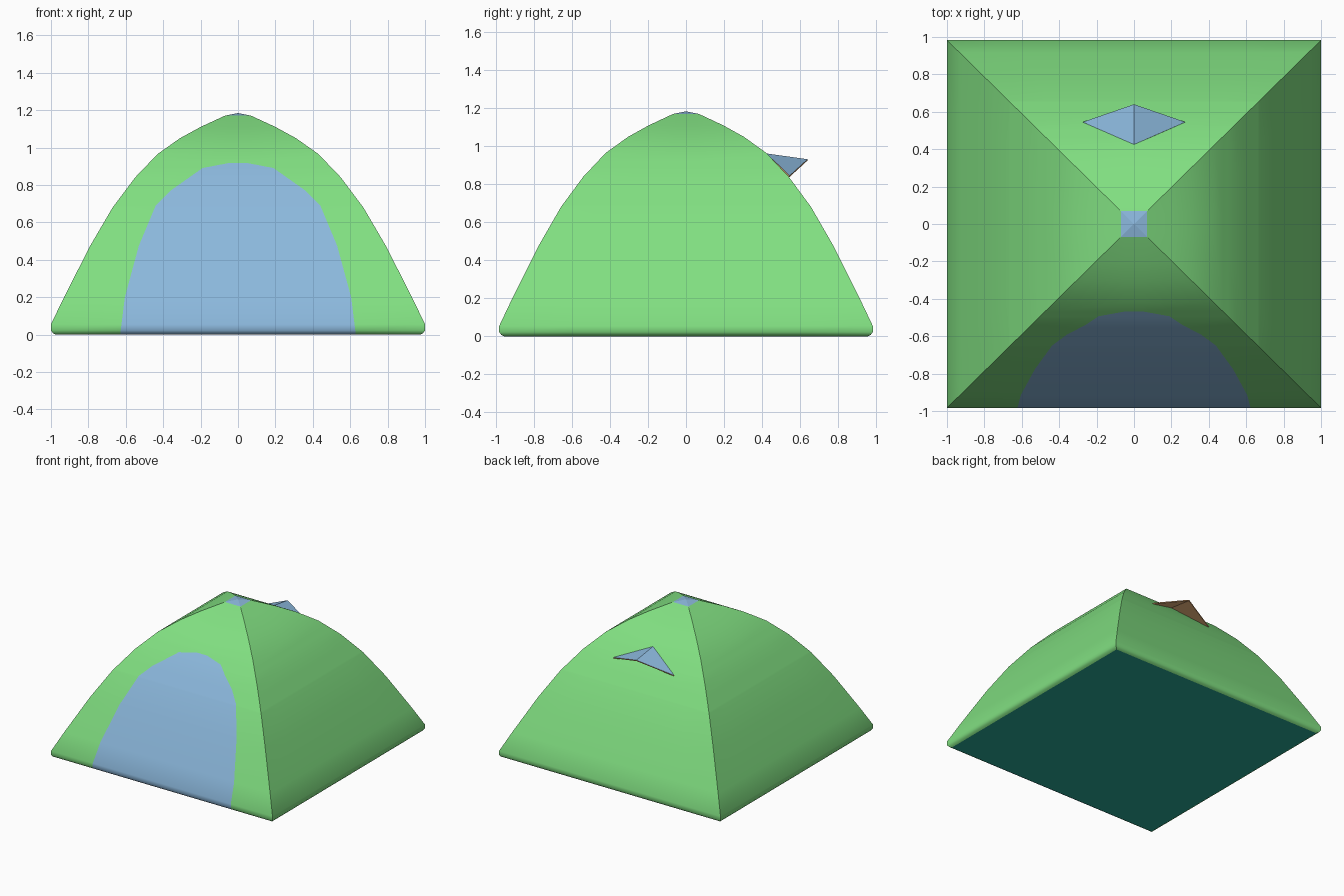
import bpy
from mathutils import Matrix, Vector
from math import pi

if "Cube" in bpy.data.objects:
    bpy.data.objects.remove(bpy.data.objects["Cube"])

DEPTH = 0.983  # the tent is slightly shallower than wide


def material(name, rgb):
    m = bpy.data.materials.new(name)
    m.use_nodes = True
    m.diffuse_color = (*rgb, 1)
    m.node_tree.nodes["Principled BSDF"].inputs["Base Color"].default_value = (*rgb, 1)
    return m


green = material("green canvas", (0.22, 0.74, 0.22))
blue = material("blue fabric", (0.26, 0.48, 0.72))
teal = material("teal groundsheet", (0.02, 0.40, 0.30))
orange = material("orange lining", (0.79, 0.43, 0.19))


def add_mesh(name, verts, faces, mats):
    mesh = bpy.data.meshes.new(name)
    mesh.from_pydata(verts, [], faces)
    for m in mats:
        mesh.materials.append(m)
    obj = bpy.data.objects.new(name, mesh)
    bpy.context.collection.objects.link(obj)
    return obj


def interpolate(points, z):
    for (w0, z0), (w1, z1) in zip(points, points[1:]):
        if z <= z1:
            return w0 + (w1 - w0) * (z - z0) / (z1 - z0)
    return points[-1][0]


# Half-width and height of the dome, and of the doorway
dome = [(0.975, 0), (0.99, 0.008), (1, 0.022), (1, 0.055), (0.93, 0.2), (0.79, 0.475),
        (0.67, 0.68), (0.55, 0.84), (0.43, 0.965), (0.31, 1.05), (0.2, 1.11), (0.07, 1.17)]
door = [(0.63, 0), (0.605, 0.2), (0.53, 0.475), (0.44, 0.69), (0.36, 0.77),
        (0.19, 0.89), (0.05, 0.917)]
levels = sorted({z for _, z in dome + door})
door_top = door[-1][1]


# Four walls, each a curved panel with sharp seams at the corners
for k, side in enumerate(("front", "left", "back", "right")):
    turn = Matrix.Diagonal((1, DEPTH, 1)) @ Matrix.Rotation(k * pi / 2, 3, "Z")
    verts, faces = [], []
    for z in levels:
        w, d = interpolate(dome, z), interpolate(door, z)
        verts += [turn @ Vector((s, -w, z)) for s in (-w, -d, d, w)]
    for r in range(len(levels) - 1):
        for c in range(3):
            a = r * 4 + c
            faces.append((a, a + 1, a + 5, a + 4))
    wall = add_mesh(side + "_wall", verts, faces, [green, blue])
    for i, p in enumerate(wall.data.polygons):
        p.use_smooth = True
        # Doorway: the middle column of the front wall
        if side == "front" and i % 3 == 1 and levels[i // 3] < door_top:
            p.material_index = 1

# Groundsheet
w = dome[0][0]
add_mesh("groundsheet", [(x, y * DEPTH, 0) for x, y in ((-w, -w), (-w, w), (w, w), (w, -w))],
         [(0, 1, 2, 3)], [teal])

# Roof cap
w, z = dome[-1]
corners = [(x * w, y * w * DEPTH, z) for x, y in ((-1, -1), (1, -1), (1, 1), (-1, 1))]
add_mesh("roof_cap", corners + [(0, 0, 1.184)],
         [(i, (i + 1) % 4, 4) for i in range(4)], [blue])

# Vent hood on the back: blue outside, orange lining
hood = add_mesh("vent_hood",
                [(0, 0.425, 0.962), (0, 0.64, 0.932), (-0.275, 0.545, 0.845), (0.275, 0.545, 0.845)],
                [(0, 1, 2), (0, 3, 1)], [blue, orange])
lining = hood.modifiers.new("lining", "SOLIDIFY")
lining.thickness = 0.008
lining.offset = -1
lining.material_offset = 1
lining.material_offset_rim = 1
